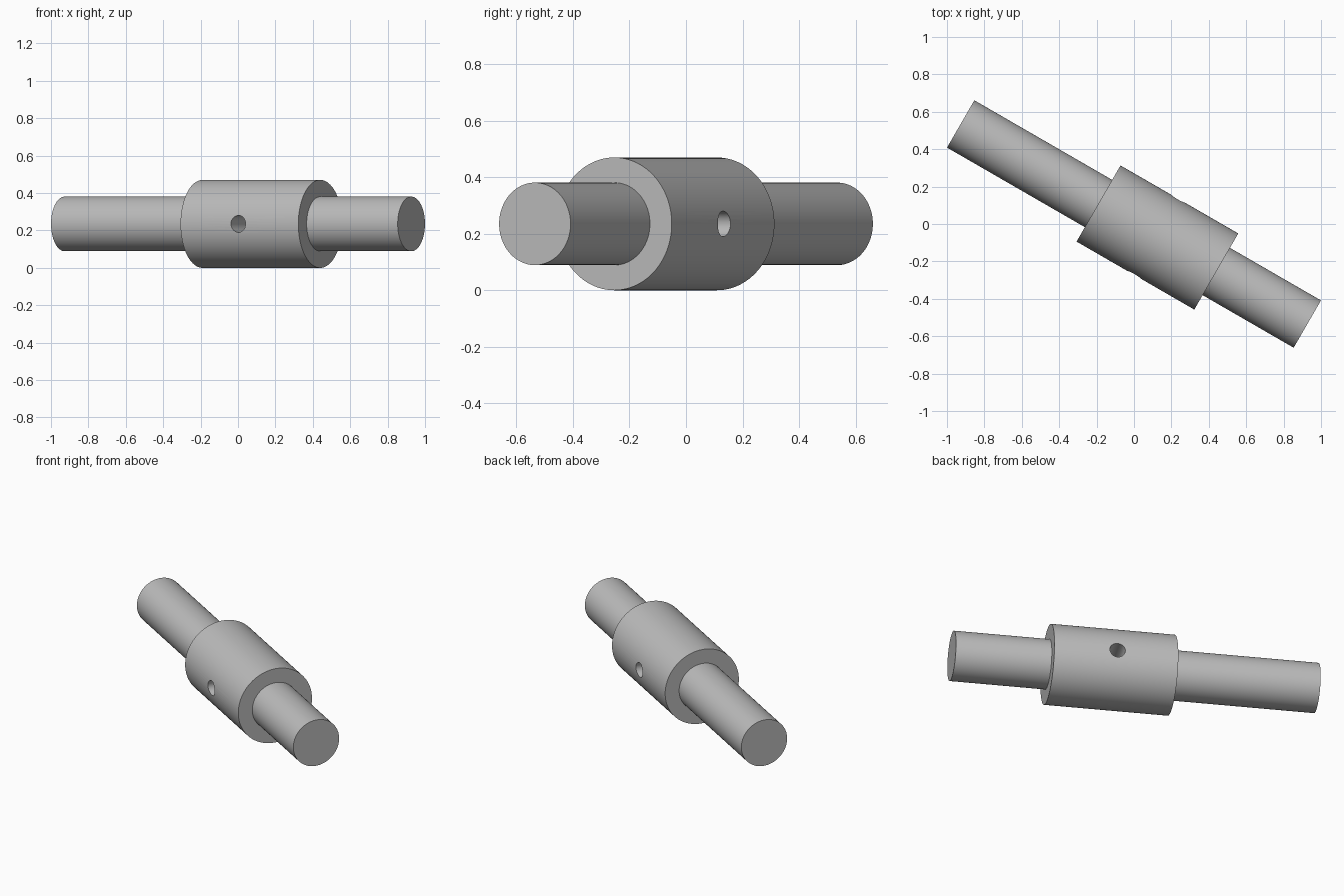
import bpy
import bmesh
import math
from mathutils import Matrix, Vector

cube = bpy.data.objects.get("Cube")
if cube:
    bpy.data.objects.remove(cube, do_unlink=True)

ROD_R, COLLAR_R, HOLE_R = 0.146, 0.235, 0.045
HALF_LEN = 1.07
COLLAR_START, COLLAR_END = -0.219, 0.508
HOLE_AT = 0.137
SEGMENTS = 96
# Local x runs along the shaft, turned in plan and raised to rest on the ground
PLACE = Matrix.Translation((0, 0, COLLAR_R)) @ Matrix.Rotation(math.radians(-30), 4, "Z")

metal = bpy.data.materials.new("grey metal")
metal.use_nodes = True
grey = (0.5, 0.5, 0.5, 1)
metal.diffuse_color = grey
metal.node_tree.nodes["Principled BSDF"].inputs["Base Color"].default_value = grey


def revolve(name, profile, axis):
    """Spin (distance along axis, radius) points into a closed solid."""
    bm = bmesh.new()
    along = Vector(axis)
    verts = [bm.verts.new(along * d + Vector((0, 0, r))) for d, r in profile]
    edges = [bm.edges.new(pair) for pair in zip(verts, verts[1:])]
    bmesh.ops.spin(bm, geom=verts + edges, cent=(0, 0, 0), axis=along,
                   angle=math.tau, steps=SEGMENTS)
    bmesh.ops.remove_doubles(bm, verts=bm.verts[:], dist=1e-5)
    # Flat end caps
    bmesh.ops.holes_fill(bm, edges=[e for e in bm.edges if e.is_boundary], sides=0)
    bmesh.ops.recalc_face_normals(bm, faces=bm.faces[:])
    mesh = bpy.data.meshes.new(name)
    bm.to_mesh(mesh)
    bm.free()
    mesh.materials.append(metal)
    obj = bpy.data.objects.new(name, mesh)
    bpy.context.collection.objects.link(obj)
    obj.matrix_world = PLACE
    return obj


# Shaft with its thicker collar
shaft = revolve("collared_shaft", [
    (-HALF_LEN, ROD_R), (COLLAR_START, ROD_R), (COLLAR_START, COLLAR_R),
    (COLLAR_END, COLLAR_R), (COLLAR_END, ROD_R), (HALF_LEN, ROD_R)], (1, 0, 0))

# Cross hole drilled straight through the collar
drill = revolve("hole_cutter", [(-0.4, HOLE_R), (0.4, HOLE_R)], (0, 1, 0))
drill.matrix_world = PLACE @ Matrix.Translation((HOLE_AT, 0, 0))
drill.hide_render = True
drill.display_type = "WIRE"

cut = shaft.modifiers.new("cross_hole", "BOOLEAN")
cut.operation = "DIFFERENCE"
cut.solver = "EXACT"
cut.object = drill

bpy.ops.object.select_all(action="DESELECT")
shaft.select_set(True)
bpy.context.view_layer.objects.active = shaft
bpy.ops.object.modifier_apply(modifier=cut.name)
bpy.data.objects.remove(drill, do_unlink=True)
bpy.ops.object.shade_smooth_by_angle(angle=math.radians(30))
